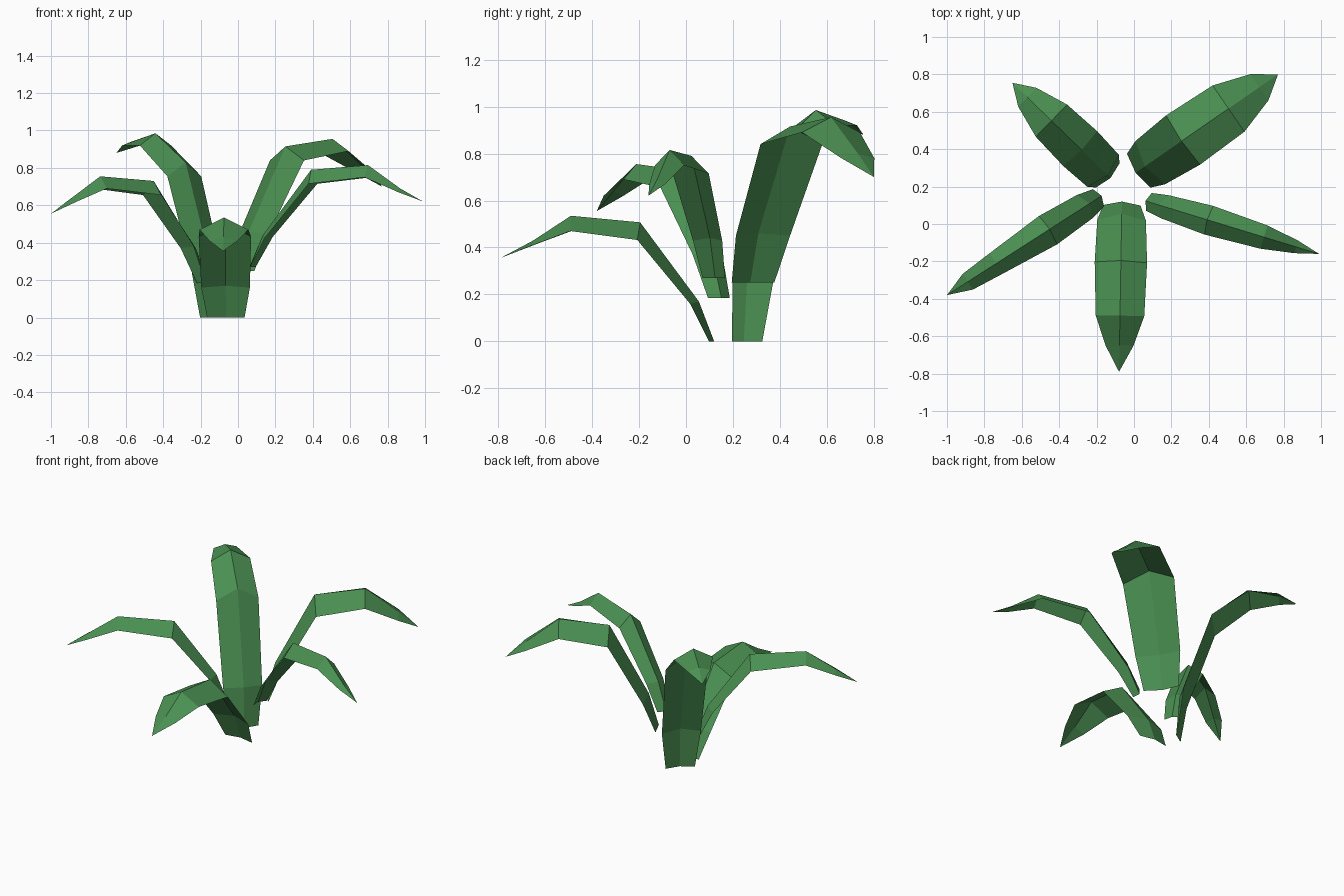
import bpy
from mathutils import Vector

green = bpy.data.materials.new("leaf_green")
green.diffuse_color = (0.07, 0.28, 0.085, 1)

# Midrib offset from the blade edges at each row: (outward, up)
RIDGE = [(-0.02, 0.0), (-0.035, 0.01), (-0.01, 0.075), (0.0, 0.065), (0.0, 0.02)]


def leaf(name, root, tip, rows):
    """Folded blade from root (x, y) to tip (x, y, z); rows are (distance, z, half width)."""
    root, tip = Vector((*root, 0)), Vector(tip)
    out = Vector((tip.x - root.x, tip.y - root.y, 0)).normalized()
    side = Vector((-out.y, out.x, 0))
    up = Vector((0, 0, 1))
    verts, faces = [], []
    for (r, z, w), (dr, dz) in zip(rows, RIDGE):
        edge = root + out * r + up * z
        verts += [edge + side * w, edge + out * dr + up * dz, edge - side * w]
    for i in range(len(rows) - 1):
        for k in (3 * i, 3 * i + 1):
            faces.append((k, k + 1, k + 4, k + 3))
    # Pointed end
    n = len(verts)
    verts.append(tip)
    faces += [(n - 3, n - 2, n), (n - 2, n - 1, n)]
    mesh = bpy.data.meshes.new(name)
    mesh.from_pydata(verts, [], [tuple(reversed(f)) for f in faces])
    mesh.materials.append(green)
    obj = bpy.data.objects.new(name, mesh)
    bpy.context.collection.objects.link(obj)


leaf("front_leaf", (-0.065, 0.10), (-0.08, -0.79, 0.355),
     [(0, 0, 0.10), (0.08, 0.16, 0.13), (0.305, 0.432, 0.14), (0.59, 0.47, 0.13), (0.75, 0.41, 0.075)])
leaf("right_front_leaf", (0.08, 0.118), (0.99, -0.16, 0.62),
     [(0, 0.27, 0.05), (0.09, 0.43, 0.065), (0.335, 0.715, 0.08), (0.643, 0.75, 0.065), (0.823, 0.67, 0.035)])
leaf("left_front_leaf", (-0.19, 0.14), (-1.0, -0.38, 0.555),
     [(0, 0.185, 0.055), (0.09, 0.37, 0.075), (0.32, 0.655, 0.09), (0.65, 0.69, 0.065), (0.83, 0.62, 0.05)])
leaf("right_back_leaf", (0.025, 0.285), (0.77, 0.80, 0.70),
     [(0, 0.25, 0.11), (0.075, 0.45, 0.14), (0.288, 0.84, 0.16), (0.584, 0.89, 0.15), (0.785, 0.78, 0.085)])
leaf("left_back_leaf", (-0.14, 0.26), (-0.65, 0.755, 0.88),
     [(0, 0, 0.09), (0.035, 0.25, 0.12), (0.205, 0.755, 0.13), (0.42, 0.92, 0.12), (0.6, 0.92, 0.07)])
